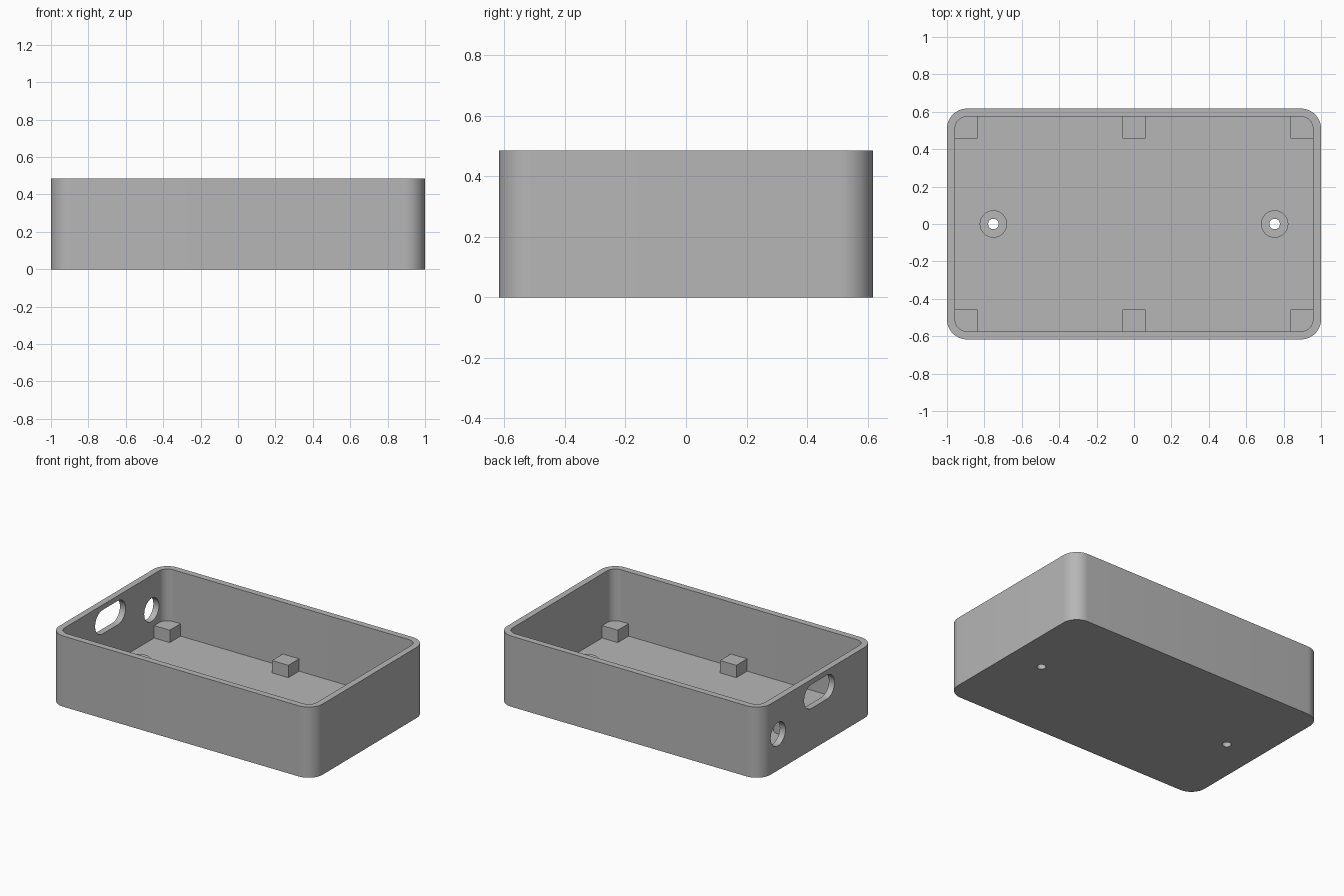
import bpy, bmesh, math
from mathutils import Matrix

cube = bpy.data.objects.get("Cube")
if cube:
    bpy.data.objects.remove(cube, do_unlink=True)

grey = bpy.data.materials.new("plain grey")
grey.use_nodes = True
colour = (0.47, 0.47, 0.47, 1)
grey.diffuse_color = colour
grey.node_tree.nodes["Principled BSDF"].inputs["Base Color"].default_value = colour

HX, HY, HEIGHT = 1.0, 0.617, 0.485
WALL, FLOOR, RADIUS = 0.043, 0.045, 0.107
PAD_TOP = 0.13


def rounded_prism(name, hx, hy, radius, depth, steps=12):
    """Rounded rectangle in XY, extruded from z = 0 to z = depth."""
    bm = bmesh.new()
    ring = []
    for quarter, (sx, sy) in enumerate([(1, 1), (-1, 1), (-1, -1), (1, -1)]):
        for i in range(steps + 1):
            a = math.pi / 2 * (quarter + i / steps)
            ring.append(bm.verts.new((sx * (hx - radius) + radius * math.cos(a),
                                      sy * (hy - radius) + radius * math.sin(a), 0)))
    bmesh.ops.remove_doubles(bm, verts=ring, dist=1e-5)
    bottom = bm.faces.new([v for v in ring if v.is_valid])
    top = bmesh.ops.extrude_face_region(bm, geom=[bottom])["geom"]
    bmesh.ops.translate(bm, vec=(0, 0, depth),
                        verts=[v for v in top if isinstance(v, bmesh.types.BMVert)])
    bmesh.ops.recalc_face_normals(bm, faces=bm.faces)
    mesh = bpy.data.meshes.new(name)
    bm.to_mesh(mesh)
    bm.free()
    mesh.materials.append(grey)
    obj = bpy.data.objects.new(name, mesh)
    bpy.context.collection.objects.link(obj)
    return obj


def activate(obj):
    bpy.ops.object.select_all(action='DESELECT')
    obj.select_set(True)
    bpy.context.view_layer.objects.active = obj


def cut(obj, cutter):
    mod = obj.modifiers.new("cut", 'BOOLEAN')
    mod.operation, mod.solver, mod.object = 'DIFFERENCE', 'EXACT', cutter
    activate(obj)
    bpy.ops.object.modifier_apply(modifier=mod.name)


def cylinder(name, radius, x, z0, z1):
    obj = rounded_prism(name, radius, radius, radius, z1 - z0)
    obj.data.transform(Matrix.Translation((x, 0, z0)))
    return obj


def block(name, x0, x1, y0, y1, z0, z1):
    bm = bmesh.new()
    bmesh.ops.create_cube(bm, size=1)
    bmesh.ops.scale(bm, vec=(x1 - x0, y1 - y0, z1 - z0), verts=bm.verts)
    bmesh.ops.translate(bm, vec=((x0 + x1) / 2, (y0 + y1) / 2, (z0 + z1) / 2), verts=bm.verts)
    mesh = bpy.data.meshes.new(name)
    bm.to_mesh(mesh)
    bm.free()
    mesh.materials.append(grey)
    bpy.context.collection.objects.link(bpy.data.objects.new(name, mesh))


# Open tray with rounded corners
tray = rounded_prism("tray", HX, HY, RADIUS, HEIGHT)
cavity = rounded_prism("cavity_cutter", HX - WALL, HY - WALL, RADIUS - WALL, HEIGHT)
cavity.data.transform(Matrix.Translation((0, 0, FLOOR)))
cutters = [cavity]

# Cable slot and round socket hole through the right wall
to_wall = Matrix.Rotation(math.pi / 2, 4, 'Z') @ Matrix.Rotation(math.pi / 2, 4, 'X')
for name, half_length, radius, y, z in [("slot_cutter", 0.165, 0.082, -0.017, 0.368),
                                        ("socket_cutter", 0.08, 0.08, 0.43, 0.248)]:
    cutter = rounded_prism(name, half_length, radius, radius, 0.3)
    cutter.data.transform(Matrix.Translation((-HX - 0.15, y, z)) @ to_wall)
    cutters.append(cutter)

# Screw bosses on the floor, drilled right through
bosses = []
for side, x in (("left", 0.752), ("right", -0.752)):
    boss = cylinder(side + "_screw_boss", 0.073, x, FLOOR, PAD_TOP)
    drill = cylinder(side + "_drill_cutter", 0.028, x, -0.1, 0.3)
    cut(boss, drill)
    bosses.append(boss)
    cutters.append(drill)

for cutter in cutters:
    cut(tray, cutter)
for cutter in cutters:
    bpy.data.objects.remove(cutter, do_unlink=True)

for obj in [tray] + bosses:
    activate(obj)
    bpy.ops.object.shade_smooth_by_angle(angle=math.radians(30))

# Support blocks in the corners and midway along the long walls
EMBED = 0.004
x_in, y_in = HX - WALL + EMBED, HY - WALL + EMBED
for end, sy in (("front", -1), ("back", 1)):
    y0, y1 = sorted((sy * 0.457, sy * y_in))
    for side, x0, x1 in (("left", 0.838, x_in), ("middle", -0.062, 0.062),
                         ("right", -x_in, -0.838)):
        block(f"{end}_{side}_support", x0, x1, y0, y1, FLOOR - 0.01, PAD_TOP)
